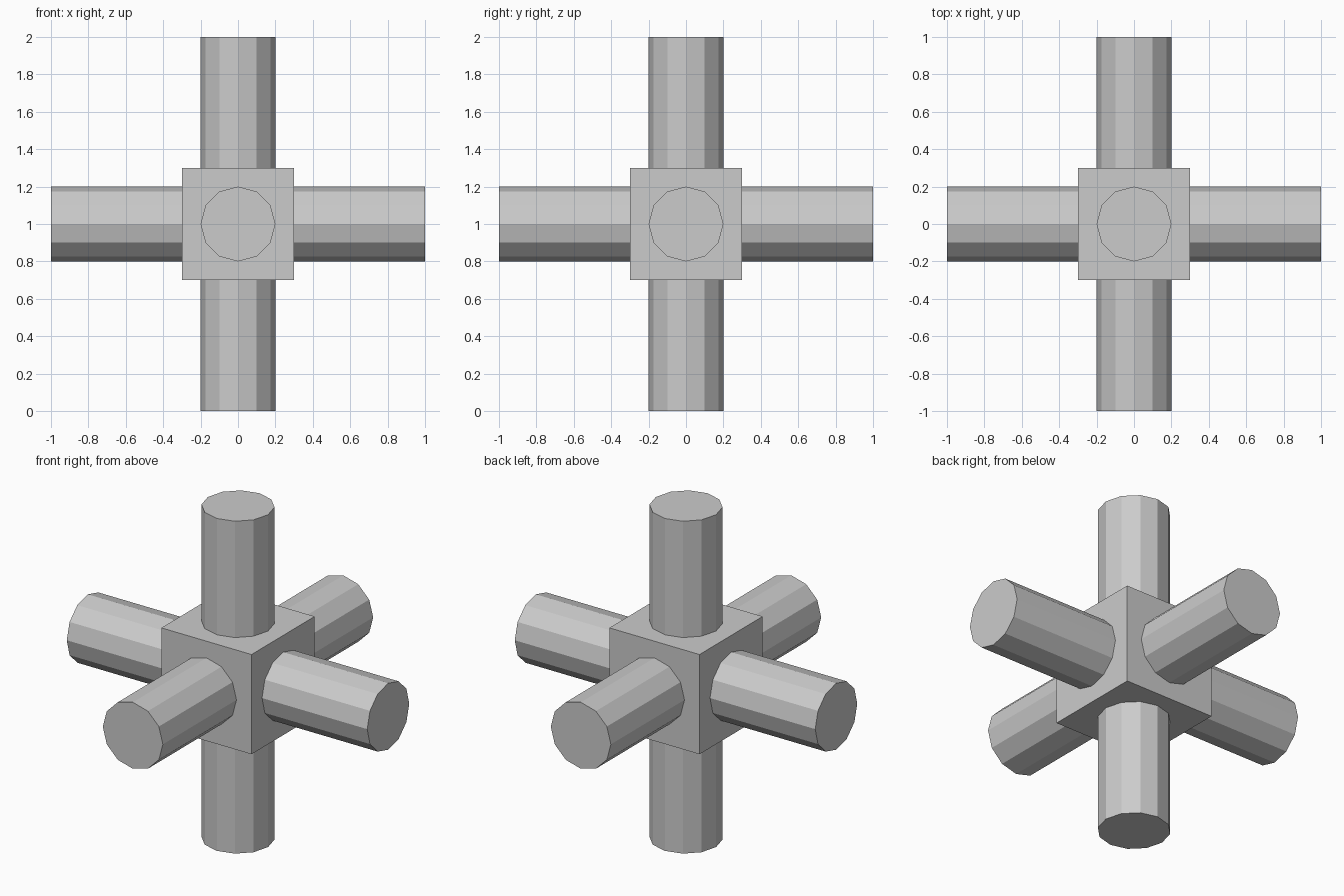
import bpy
from math import pi

if "Cube" in bpy.data.objects:
    bpy.data.objects.remove(bpy.data.objects["Cube"])

CENTRE = (0, 0, 1)

# Central cube hub
bpy.ops.mesh.primitive_cube_add(size=0.6, location=CENTRE)
bpy.context.object.name = "hub"


# Twelve-sided bar running right through the hub
def add_bar(name, rotation):
    bpy.ops.mesh.primitive_cylinder_add(vertices=12, radius=0.2, depth=2,
                                        location=CENTRE, rotation=rotation)
    bpy.context.object.name = name


# One bar per axis
for name, rotation in (("upright_bar", (0, 0, 0)),
                       ("side_bar", (0, pi / 2, 0)),
                       ("front_back_bar", (pi / 2, 0, 0))):
    add_bar(name, rotation)
